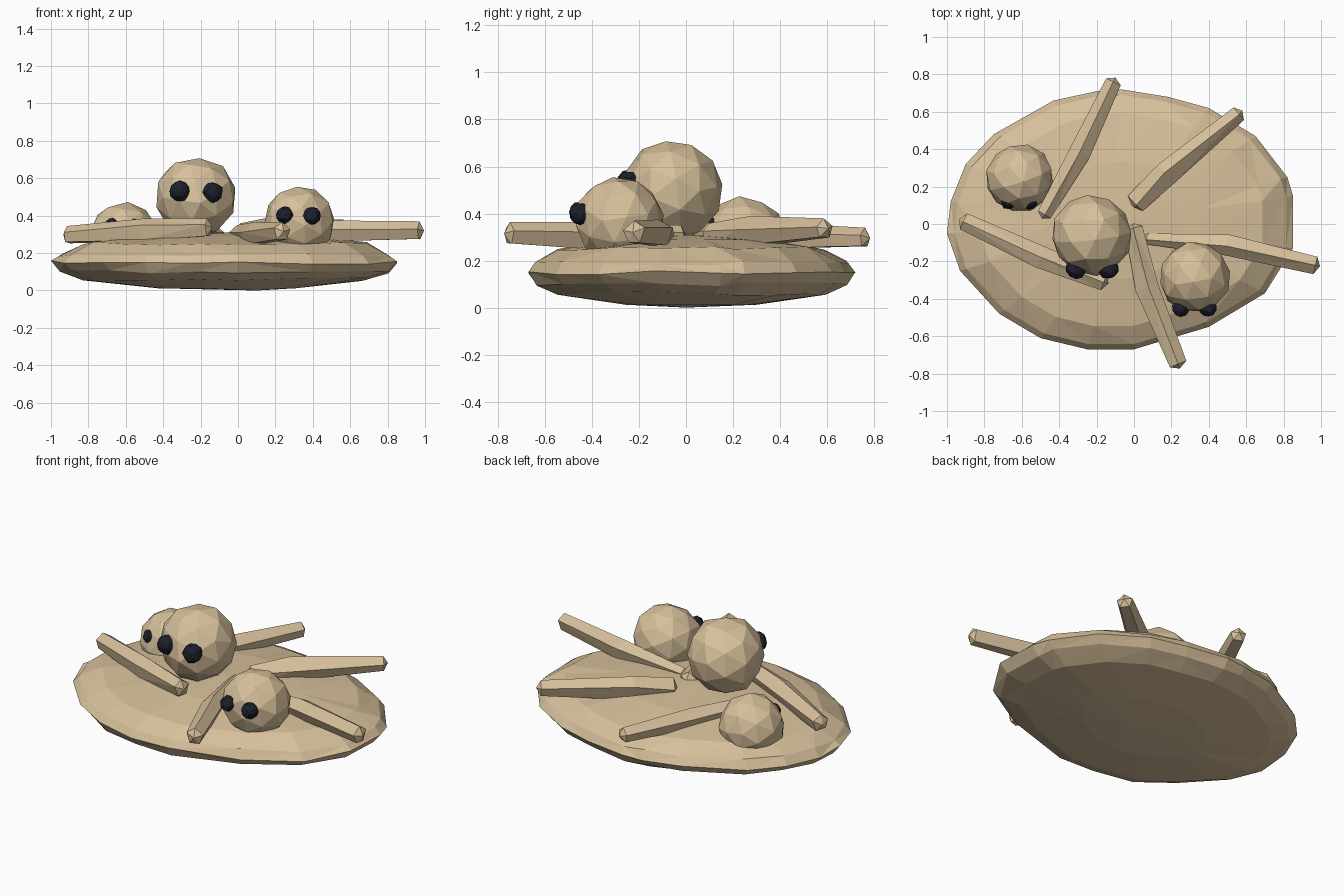
import bpy
import bmesh
import math
import random
from mathutils import Vector

random.seed(4)

old = bpy.data.objects.get("Cube")
if old:
    bpy.data.objects.remove(old, do_unlink=True)


def make_material(name, colour):
    mat = bpy.data.materials.new(name)
    mat.use_nodes = True
    mat.diffuse_color = (*colour, 1)
    mat.node_tree.nodes["Principled BSDF"].inputs["Base Color"].default_value = (*colour, 1)
    return mat


tan = make_material("warm tan", (0.68, 0.53, 0.33))
black = make_material("dark navy", (0.012, 0.014, 0.025))


def finish(bm, name, mat):
    bmesh.ops.recalc_face_normals(bm, faces=bm.faces)
    mesh = bpy.data.meshes.new(name)
    bm.to_mesh(mesh)
    bm.free()
    mesh.materials.append(mat)
    obj = bpy.data.objects.new(name, mesh)
    bpy.context.collection.objects.link(obj)
    return obj


def skin(name, rings, start, end, mat):
    """Join rings of points into a closed faceted solid with pointed ends."""
    bm = bmesh.new()
    loops = [[bm.verts.new(p) for p in ring] for ring in rings]
    count = len(loops[0])
    for low, high in zip(loops, loops[1:]):
        for i in range(count):
            j = (i + 1) % count
            bm.faces.new((low[i], low[j], high[j], high[i]))
    for tip, loop in ((start, loops[0]), (end, loops[-1])):
        vert = bm.verts.new(tip)
        for i in range(count):
            bm.faces.new((vert, loop[i], loop[(i + 1) % count]))
    bmesh.ops.triangulate(bm, faces=bm.faces)
    return finish(bm, name, mat)


# Rounded slab: an uneven oval outline repeated at several heights
outline = [(-.07, .72), (.18, .68), (.4, .62), (.65, .47), (.82, .25), (.85, .15),
           (.85, -.13), (.7, -.37), (.4, -.55), (0, -.67), (-.25, -.67),
           (-.5, -.61), (-.72, -.48), (-.93, -.25), (-1, -.05), (-.98, .12),
           (-.9, .32), (-.75, .48), (-.43, .66), (-.2, .71)]
centre = Vector((-.05, .02))
profile = [(.4, .012), (.82, .06), (.95, .10), (1, .15), (.96, .19), (.82, .25), (.45, .29)]
rings = []
for scale, height in profile:
    ring = []
    for point in outline:
        flat = centre + (Vector(point) - centre) * scale
        wobble = random.uniform(-.01, .01) if scale > .5 else 0
        ring.append((flat.x, flat.y, height + wobble))
    rings.append(ring)
skin("oval_base", rings, (.1, 0, 0), (-.05, 0, .31), tan)


# Sticks lying on the slab
def stick(name, path, radii, sides=5):
    points = [Vector(p) for p in path]
    rings = []
    for i, (point, radius) in enumerate(zip(points, radii)):
        along = points[min(i + 1, len(points) - 1)] - points[max(i - 1, 0)]
        across = along.cross(Vector((0, 0, 1))).normalized()
        up = across.cross(along).normalized()
        ring = []
        for k in range(sides):
            angle = math.tau * (k + random.uniform(-.12, .12)) / sides + .3
            ring.append(point + (across * math.cos(angle) + up * math.sin(angle)) * radius)
        rings.append(ring)
    lead = (points[-1] - points[-2]).normalized() * .025
    tail = (points[0] - points[1]).normalized() * .025
    skin(name, rings, points[0] + tail, points[-1] + lead, tan)


stick("left_stick", [(.07, -.08, .30), (.5, -.11, .315), (.97, -.22, .32)],
      (.03, .06, .05))
stick("right_stick", [(-.16, -.31, .335), (-.5, -.18, .32), (-.91, .015, .295)],
      (.05, .065, .05))
stick("front_stick", [(0, -.02, .30), (.07, -.34, .30), (.235, -.75, .315)],
      (.05, .065, .05))
stick("back_right_stick", [(-.48, .05, .32), (-.29, .38, .30), (-.11, .76, .295)],
      (.04, .06, .045))
stick("back_left_stick", [(.01, .11, .30), (.17, .27, .32), (.56, .59, .335)],
      (.06, .07, .045))


# Faceted balls, each with a pair of dark eyes facing the front
def ball(name, location, radius, mat, subdivisions, jitter):
    bm = bmesh.new()
    bmesh.ops.create_icosphere(bm, subdivisions=subdivisions, radius=radius)
    for vert in bm.verts:
        vert.co *= random.uniform(1 - jitter, 1 + jitter)
    # Merge a few nearly flat neighbours for broader facets
    bmesh.ops.dissolve_limit(bm, angle_limit=math.radians(14),
                             verts=bm.verts, edges=bm.edges)
    obj = finish(bm, name, mat)
    obj.location = location
    return obj


def creature(name, location, radius, eyes, eye_size):
    head = ball(name + "_ball", location, radius, tan, 2, .025)
    head.rotation_euler = (.4, .3, random.uniform(0, 3))
    for side, eye in zip(("right", "left"), eyes):
        ball(f"{name}_{side}_eye", eye, eye_size, black, 2, .08)


creature("large", (-.225, -.06, .497), .217,
         [(-.31, -.24, .53), (-.135, -.24, .525)], .055)
creature("medium", (.325, -.285, .37), .19,
         [(.25, -.45, .405), (.395, -.45, .40)], .046)
creature("small", (-.61, .245, .29), .182,
         [(-.67, .12, .345), (-.56, .12, .345)], .042)
